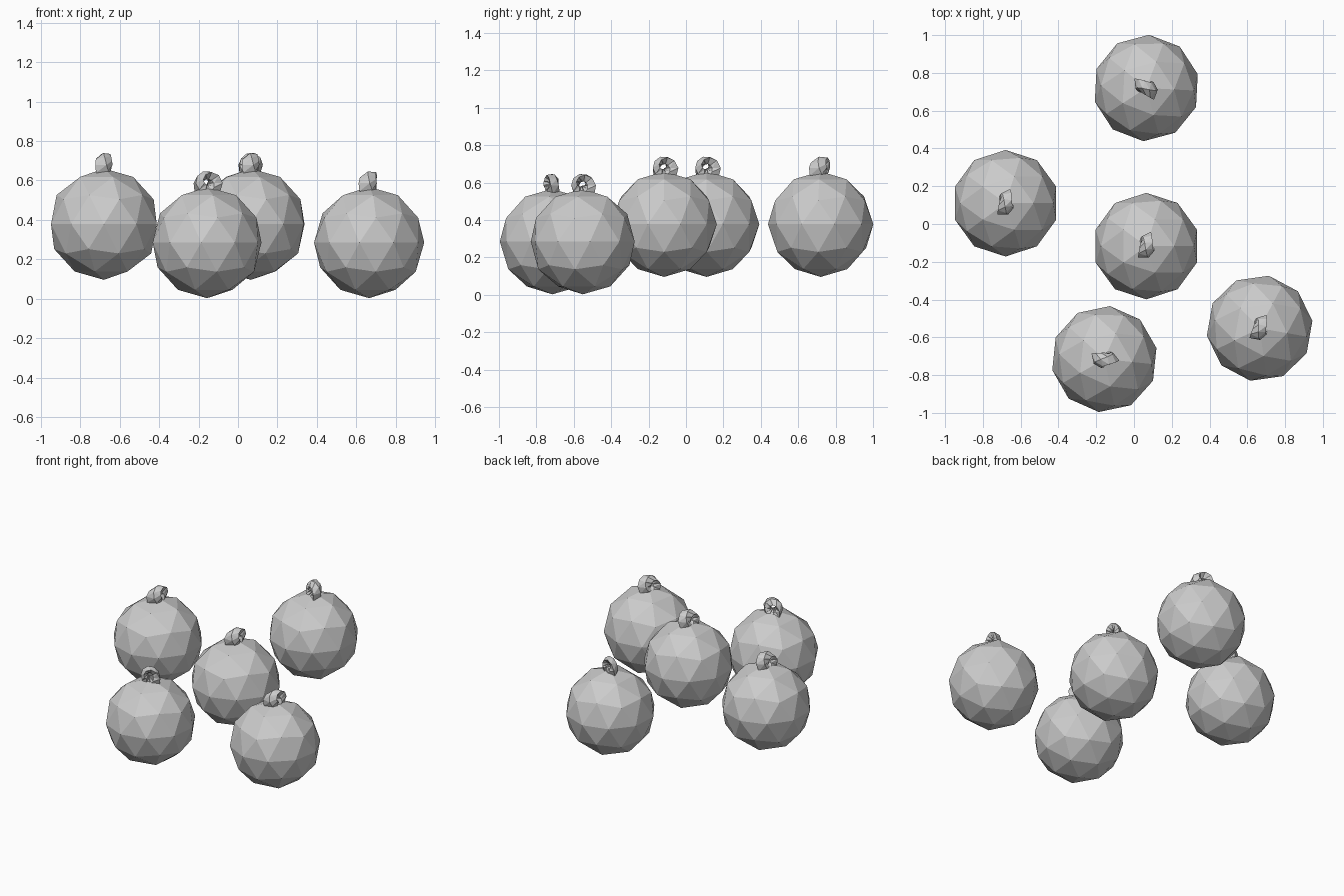
import bpy, bmesh, math
from mathutils import Vector

if "Cube" in bpy.data.objects:
    bpy.data.objects.remove(bpy.data.objects["Cube"])

R = 0.282

grey = bpy.data.materials.new("plain grey")
grey.diffuse_color = (0.6, 0.6, 0.6, 1)
grey.use_nodes = True
grey.node_tree.nodes["Principled BSDF"].inputs["Base Color"].default_value = grey.diffuse_color


def finish(name, bm, loc, turn):
    bmesh.ops.recalc_face_normals(bm, faces=bm.faces)
    me = bpy.data.meshes.new(name)
    bm.to_mesh(me)
    bm.free()
    me.materials.append(grey)
    ob = bpy.data.objects.new(name, me)
    ob.location = loc
    ob.rotation_euler.z = math.radians(turn)
    bpy.context.collection.objects.link(ob)


def bauble(name, loc, turn):
    bm = bmesh.new()
    bmesh.ops.create_icosphere(bm, subdivisions=2, radius=R)
    finish(name, bm, loc, turn)


def twisted_loop(name, loc, turn, seg=10, sides=4):
    # Upright ring whose flat cross-section twists half a turn, wider at the foot
    bm = bmesh.new()
    rings = []
    for i in range(seg):
        a = math.tau * i / seg
        out = Vector((0, math.cos(a), math.sin(a)))
        wide = 1.25 - 0.35 * math.sin(a)
        ring = []
        for j in range(sides):
            t = math.tau * j / sides
            u, v = 0.040 * math.cos(t), 0.022 * math.sin(t)
            tw = math.pi * i / seg + 0.5
            r = u * math.cos(tw) - v * math.sin(tw)
            x = u * math.sin(tw) + v * math.cos(tw)
            p = out * (0.041 + r)
            ring.append(bm.verts.new((x * wide, p.y, p.z + 0.301)))
        rings.append(ring)
    for i in range(seg):
        # the last joint is offset half way round to close the twist
        shift = sides // 2 if i == seg - 1 else 0
        nxt = rings[(i + 1) % seg]
        for j in range(sides):
            k = (j + 1) % sides
            bm.faces.new((rings[i][j], rings[i][k],
                          nxt[(k + shift) % sides], nxt[(j + shift) % sides]))
    bmesh.ops.triangulate(bm, faces=bm.faces)
    finish(name, bm, loc, turn)


# Five baubles, each with a hanging loop: position and turn
places = {
    "back": ((0.065, 0.72, 0.378), 69),
    "left": ((-0.68, 0.11, 0.378), 0),
    "middle": ((0.065, -0.117, 0.378), 0),
    "front": ((-0.157, -0.715, 0.285), -78),
    "right": ((0.665, -0.552, 0.285), -10),
}
for key, (loc, turn) in places.items():
    bauble(key + "_bauble", loc, turn)
    twisted_loop(key + "_hanging_loop", loc, turn)
